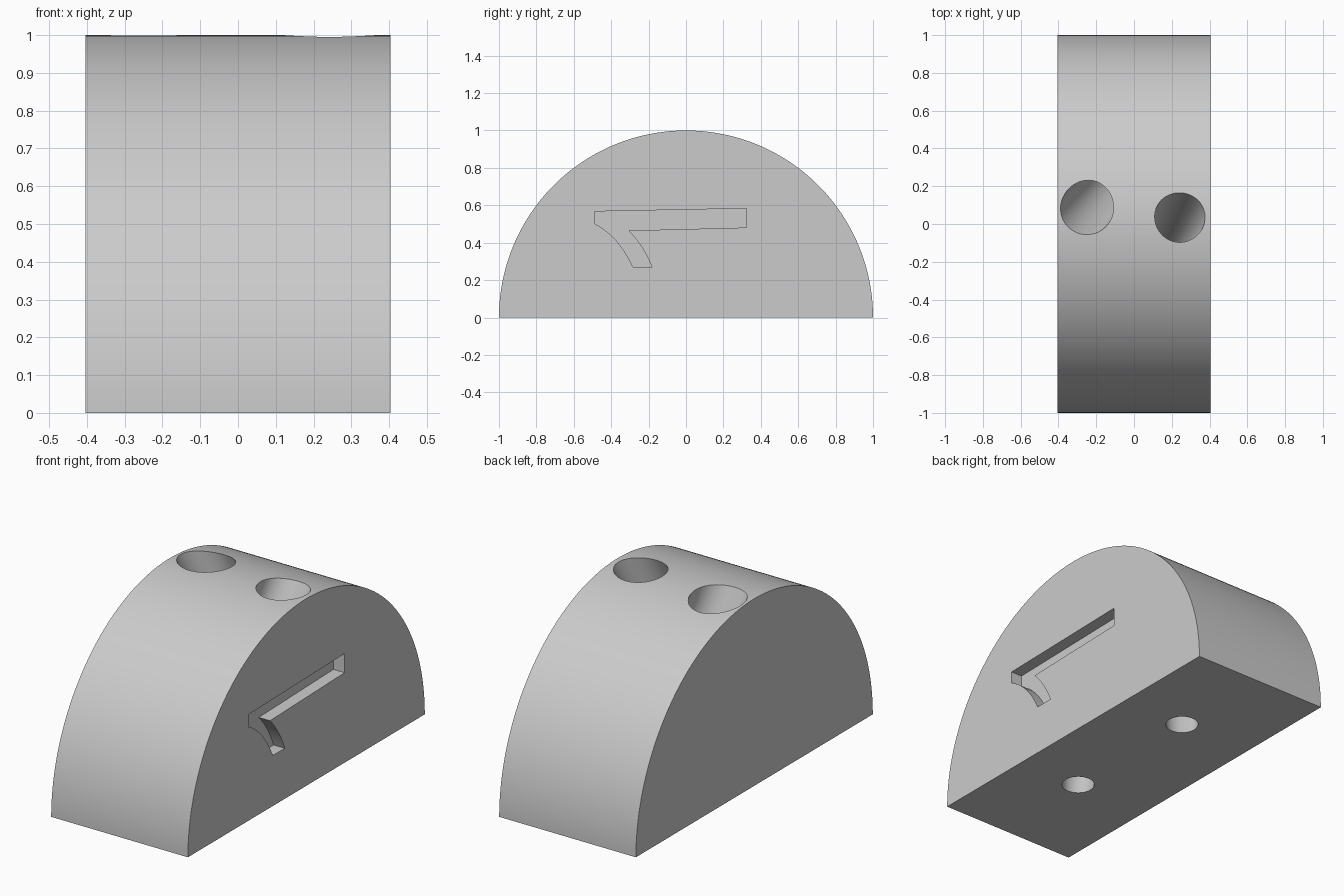
import bpy
import math
from mathutils import Vector

if "Cube" in bpy.data.objects:
    bpy.data.objects.remove(bpy.data.objects["Cube"], do_unlink=True)

HALF_WIDTH = 0.404
RECESS_DEPTH = 0.066

grey = bpy.data.materials.new("light_grey")
grey.use_nodes = True
colour = (0.6, 0.6, 0.6, 1)
grey.diffuse_color = colour
grey.node_tree.nodes["Principled BSDF"].inputs["Base Color"].default_value = colour


def loft(name, start, end):
    """Closed solid between two matching rings of points."""
    n = len(start)
    faces = [(i, (i + 1) % n, n + (i + 1) % n, n + i) for i in range(n)]
    faces += [tuple(reversed(range(n))), tuple(range(n, 2 * n))]
    mesh = bpy.data.meshes.new(name)
    mesh.from_pydata([tuple(p) for p in start + end], [], faces)
    mesh.materials.append(grey)
    obj = bpy.data.objects.new(name, mesh)
    bpy.context.collection.objects.link(obj)
    return obj


def extrude_x(name, profile, x0, x1):
    """Push a counter-clockwise (y, z) profile along x."""
    return loft(name, [Vector((x0, y, z)) for y, z in profile],
                [Vector((x1, y, z)) for y, z in profile])


def ring(centre, radius, sides=64):
    return [centre + Vector((math.cos(a), math.sin(a), 0)) * radius
            for a in (2 * math.pi * i / sides for i in range(sides))]


def tapered_hole(name, top, bottom, r_top, r_bottom):
    """Slanted cutter, run a little past both openings."""
    def section(t):
        return ring(bottom.lerp(top, t), r_bottom + (r_top - r_bottom) * t)
    return loft(name, section(-0.1), section(1.1))


def bend(a, mid, b, steps=10):
    """Smooth arc from a through mid to b."""
    a, mid, b = Vector(a), Vector(mid), Vector(b)
    ctrl = mid * 2 - (a + b) / 2
    return [tuple(a.lerp(ctrl, i / steps).lerp(ctrl.lerp(b, i / steps), i / steps))
            for i in range(steps + 1)]


# Half-round block
arc = [(math.cos(math.pi * i / 128), math.sin(math.pi * i / 128)) for i in range(129)]
block = extrude_x("half_round_block", arc, -HALF_WIDTH, HALF_WIDTH)

# Two slanted tapered holes from the crown to the underside
cutters = [
    tapered_hole("right_hole_cutter", Vector((-0.247, 0.087, 0.99)),
                 Vector((0.025, 0.41, 0)), 0.14, 0.082),
    tapered_hole("left_hole_cutter", Vector((0.241, 0.034, 0.99)),
                 Vector((0.036, -0.40, 0)), 0.133, 0.082),
]

# Shallow bar with a curved hook, sunk into the left face
outer = bend((-0.49, 0.503), (-0.374, 0.412), (-0.283, 0.27))
inner = bend((-0.182, 0.27), (-0.235, 0.374), (-0.307, 0.465))
recess = outer + inner + [(0.323, 0.481), (0.323, 0.583), (-0.49, 0.567)]
cutters.append(extrude_x("side_recess_cutter", recess,
                         HALF_WIDTH - RECESS_DEPTH, HALF_WIDTH + 0.1))

# Cut the openings
bpy.ops.object.select_all(action="DESELECT")
block.select_set(True)
bpy.context.view_layer.objects.active = block
for cutter in cutters:
    cut = block.modifiers.new(cutter.name, "BOOLEAN")
    cut.operation = "DIFFERENCE"
    cut.solver = "EXACT"
    cut.object = cutter
    bpy.ops.object.modifier_apply(modifier=cut.name)
    bpy.data.objects.remove(cutter, do_unlink=True)

bpy.ops.object.shade_smooth_by_angle(angle=math.radians(30))
